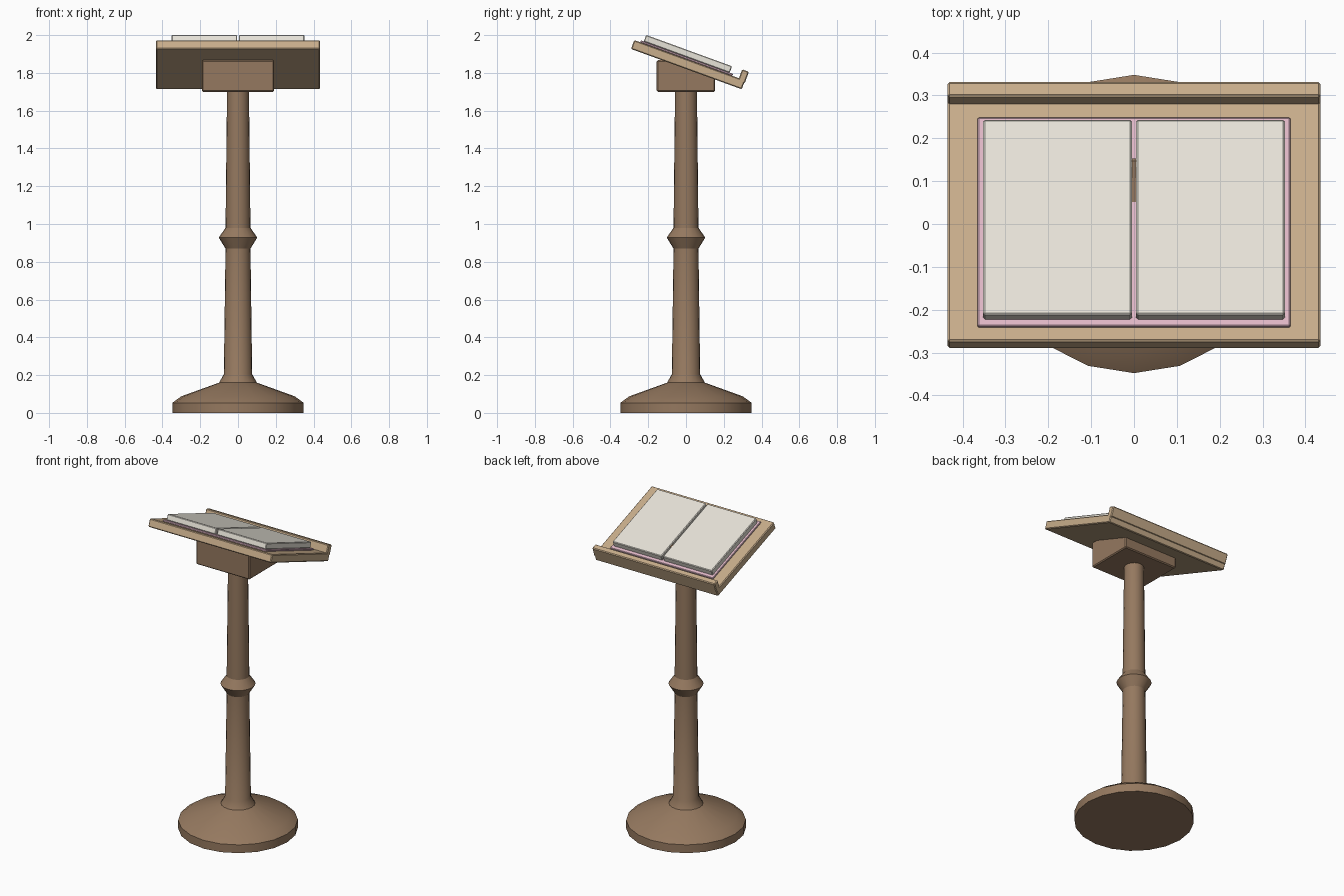
import bpy, bmesh, math
from mathutils import Matrix, Vector

if "Cube" in bpy.data.objects:
    bpy.data.objects.remove(bpy.data.objects["Cube"])


def material(name, rgb):
    m = bpy.data.materials.new(name)
    m.diffuse_color = (*rgb, 1)
    m.use_nodes = True
    m.node_tree.nodes["Principled BSDF"].inputs["Base Color"].default_value = m.diffuse_color
    return m


DARK_WOOD = material("dark_wood", (0.30, 0.19, 0.115))
LIGHT_WOOD = material("light_wood", (0.58, 0.42, 0.26))
PAPER = material("paper", (0.80, 0.77, 0.69))
PINK = material("pink_cover", (0.75, 0.48, 0.57))

# Frame of the sloping desk: local y runs down the slope, local z is its normal
DESK = Matrix.Translation((0, 0.0105, 1.8435)) @ Matrix.Rotation(math.radians(-20), 4, 'X')


def finish(name, bm, mat):
    bmesh.ops.recalc_face_normals(bm, faces=bm.faces)
    me = bpy.data.meshes.new(name)
    bm.to_mesh(me)
    bm.free()
    me.materials.append(mat)
    ob = bpy.data.objects.new(name, me)
    bpy.context.collection.objects.link(ob)
    return ob


def box(name, lo, hi, mat, bevel, frame=Matrix.Identity(4)):
    lo, hi = Vector(lo), Vector(hi)
    bm = bmesh.new()
    bmesh.ops.create_cube(bm, size=1)
    bmesh.ops.scale(bm, vec=hi - lo, verts=bm.verts)
    bmesh.ops.translate(bm, vec=(lo + hi) / 2, verts=bm.verts)
    ob = finish(name, bm, mat)
    ob.matrix_world = frame
    mod = ob.modifiers.new("bevel", 'BEVEL')
    mod.width = bevel
    mod.segments = 1
    return ob


def lathe(name, profile, sides, mat):
    bm = bmesh.new()
    rings = []
    for r, z in profile:
        rings.append([bm.verts.new((r * math.cos(2 * math.pi * i / sides),
                                    r * math.sin(2 * math.pi * i / sides), z))
                      for i in range(sides)])
    for a, b in zip(rings, rings[1:]):
        for i in range(sides):
            j = (i + 1) % sides
            bm.faces.new((a[i], a[j], b[j], b[i]))
    bm.faces.new(rings[0])
    bm.faces.new(rings[-1])
    ob = finish(name, bm, mat)
    bpy.ops.object.select_all(action='DESELECT')
    ob.select_set(True)
    bpy.context.view_layer.objects.active = ob
    bpy.ops.object.shade_smooth_by_angle(angle=math.radians(30))
    return ob


# Turned pedestal: foot, shaft and collar
lathe("pedestal", [(0.348, 0), (0.348, 0.053), (0.30, 0.088), (0.10, 0.16),
                   (0.075, 0.205), (0.066, 0.87), (0.102, 0.928),
                   (0.066, 0.98), (0.058, 1.71)], 20, DARK_WOOD)

# Head block joining the shaft to the desk
box("head_block", (-0.19, -0.155, 1.70), (0.19, 0.153, 1.867), DARK_WOOD, 0.006)

# Sloping desk board and book stop
box("desk_board", (-0.435, -0.312, -0.025), (0.435, 0.312, 0.025), LIGHT_WOOD, 0.005, DESK)
box("book_stop", (-0.435, 0.278, 0.01), (0.435, 0.316, 0.075), LIGHT_WOOD, 0.005, DESK)

# Open book: cover and two page blocks
box("book_cover", (-0.365, -0.278, 0.024), (0.365, 0.241, 0.036), PINK, 0.003, DESK)
for side, x0, x1 in (("left", -0.352, -0.005), ("right", 0.005, 0.352)):
    box("pages_" + side, (x0, -0.262, 0.035), (x1, 0.222, 0.072), PAPER, 0.004, DESK)
